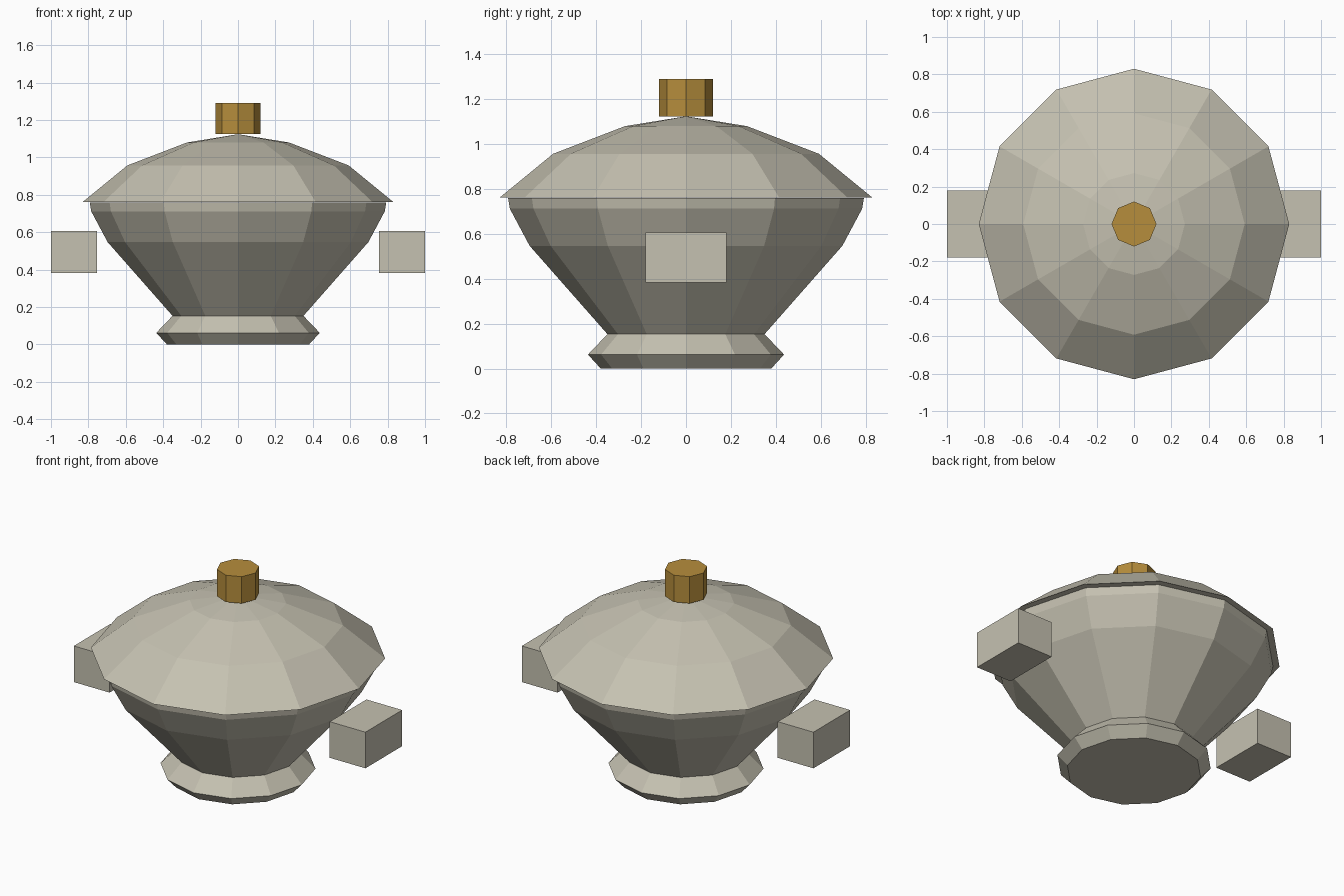
import bpy, bmesh, math

if "Cube" in bpy.data.objects:
    bpy.data.objects.remove(bpy.data.objects["Cube"])


def material(name, rgb):
    m = bpy.data.materials.new(name)
    m.diffuse_color = (*rgb, 1)
    m.use_nodes = True
    m.node_tree.nodes["Principled BSDF"].inputs["Base Color"].default_value = m.diffuse_color
    return m


stone = material("pale_stone", (0.56, 0.535, 0.44))
brass = material("aged_brass", (0.47, 0.27, 0.045))


def finish(name, bm, mat):
    bmesh.ops.recalc_face_normals(bm, faces=bm.faces)
    me = bpy.data.meshes.new(name)
    bm.to_mesh(me)
    bm.free()
    me.materials.append(mat)
    ob = bpy.data.objects.new(name, me)
    bpy.context.collection.objects.link(ob)
    return ob


def lathe(name, profile, sides, mat):
    """Flat-sided turned solid from (radius, z) points, capped at both ends."""
    bm = bmesh.new()
    rings = []
    for r, z in profile:
        if r == 0:
            rings.append([bm.verts.new((0, 0, z))] * sides)
        else:
            rings.append([bm.verts.new((r * math.cos(math.tau * i / sides),
                                        r * math.sin(math.tau * i / sides), z))
                          for i in range(sides)])
    for a, b in zip(rings, rings[1:]):
        for i in range(sides):
            j = (i + 1) % sides
            quad = list(dict.fromkeys((a[i], a[j], b[j], b[i])))
            bm.faces.new(quad)
    for ring, (r, z) in ((rings[0], profile[0]), (rings[-1], profile[-1])):
        if r > 0:
            bm.faces.new(ring)
    return finish(name, bm, mat)


def box(name, lo, hi, mat):
    bm = bmesh.new()
    bmesh.ops.create_cube(bm, size=1)
    for v in bm.verts:
        v.co = [(l + h) / 2 + c * (h - l) for l, h, c in zip(lo, hi, v.co)]
    return finish(name, bm, mat)


# Footed bowl
lathe("bowl", [(0.38, 0), (0.437, 0.062), (0.35, 0.153), (0.697, 0.547),
               (0.785, 0.712), (0.793, 0.76)], 12, stone)
# Domed lid with overhanging rim
lathe("lid", [(0.83, 0.762), (0.592, 0.957), (0.272, 1.08), (0, 1.124)], 12, stone)
# Knob
lathe("knob", [(0.12, 1.124), (0.12, 1.29)], 8, brass)
# Side handles
box("handle_right", (0.755, -0.18, 0.383), (1.0, 0.18, 0.607), stone)
box("handle_left", (-1.0, -0.18, 0.383), (-0.755, 0.18, 0.607), stone)
